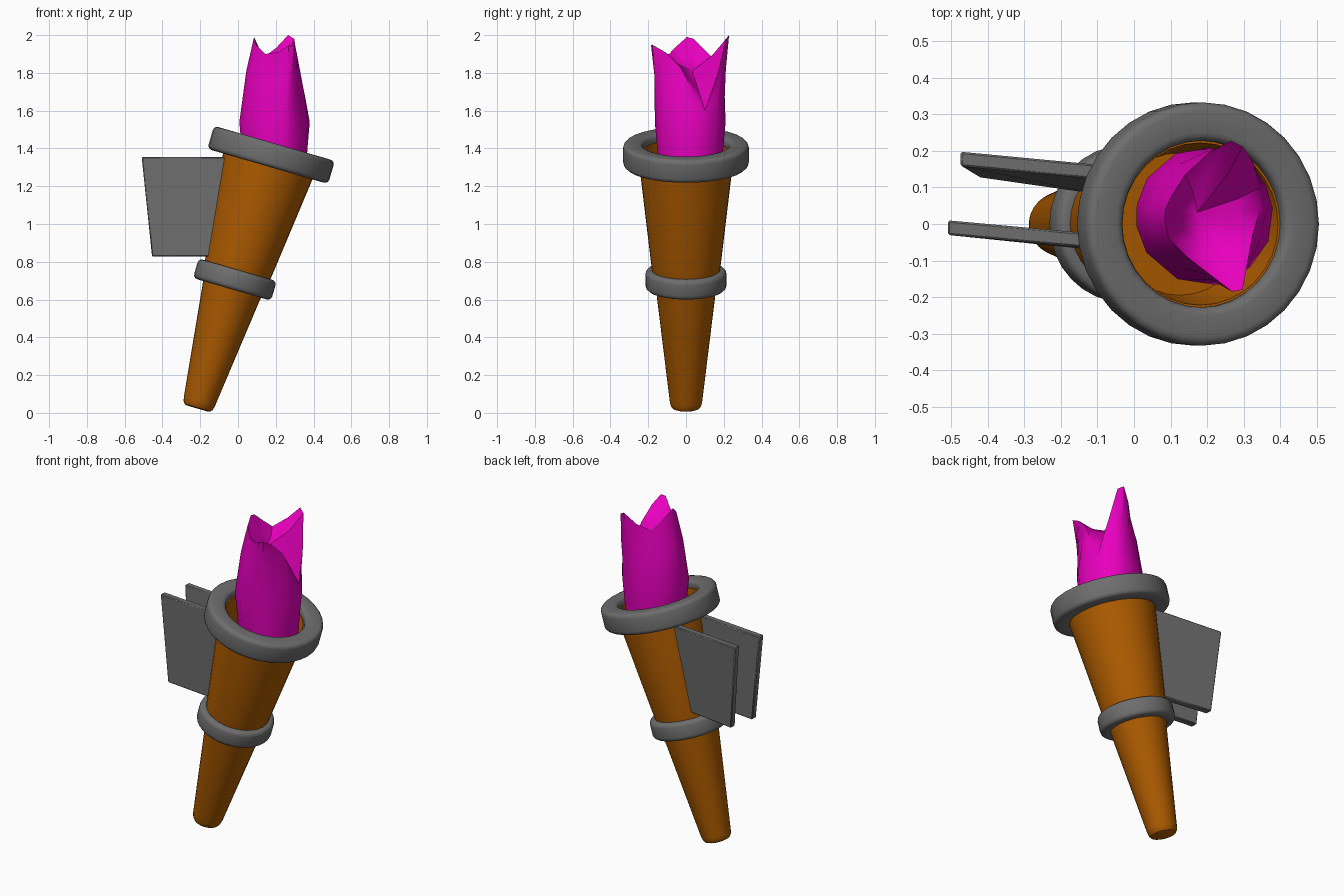
import bpy, bmesh, math
from mathutils import Matrix, Vector

if "Cube" in bpy.data.objects:
    bpy.data.objects.remove(bpy.data.objects["Cube"])

TILT = math.radians(16.2)
AXIS = Matrix.Translation((-0.215, 0, 0.023)) @ Matrix.Rotation(TILT, 4, 'Y')


def material(name, color):
    m = bpy.data.materials.new(name)
    m.diffuse_color = (*color, 1)
    m.use_nodes = True
    m.node_tree.nodes["Principled BSDF"].inputs["Base Color"].default_value = m.diffuse_color
    return m


wood = material("wood", (0.42, 0.105, 0.0))
fire = material("fire", (0.80, 0.0, 0.51))
metal = material("metal", (0.155, 0.155, 0.155))


def make(name, verts, faces, mat, angle=35):
    me = bpy.data.meshes.new(name)
    bm = bmesh.new()
    vs = [bm.verts.new(v) for v in verts]
    for f in faces:
        bm.faces.new([vs[i] for i in f])
    bmesh.ops.recalc_face_normals(bm, faces=bm.faces)
    bm.to_mesh(me)
    bm.free()
    ob = bpy.data.objects.new(name, me)
    bpy.context.collection.objects.link(ob)
    me.materials.append(mat)
    bpy.ops.object.select_all(action='DESELECT')
    bpy.context.view_layer.objects.active = ob
    ob.select_set(True)
    bpy.ops.object.shade_smooth_by_angle(angle=math.radians(angle))
    return ob


def strips(rows, n, closed=False):
    pairs = rows if closed else rows - 1
    return [(i * n + j, i * n + (j + 1) % n,
             (i + 1) % rows * n + (j + 1) % n, (i + 1) % rows * n + j)
            for i in range(pairs) for j in range(n)]


def lathe(name, profile, closed, mat, n=32):
    """Turn (radius, height) points about the tilted torch axis."""
    verts = [AXIS @ Vector((r * math.cos(math.tau * j / n),
                            r * math.sin(math.tau * j / n), s))
             for r, s in profile for j in range(n)]
    faces = strips(len(profile), n, closed)
    if not closed:
        last = (len(profile) - 1) * n
        faces += [tuple(range(n)), tuple(range(last, last + n))]
    return make(name, verts, faces, mat)


def collar(name, r0, r1, s0, s1, b):
    """Ring with rounded rectangular section."""
    prof = []
    for cr, cs, a0 in ((r1 - b, s1 - b, 0), (r0 + b, s1 - b, 90),
                       (r0 + b, s0 + b, 180), (r1 - b, s0 + b, 270)):
        for k in range(4):
            a = math.radians(a0 + 30 * k)
            prof.append((cr + b * math.cos(a), cs + b * math.sin(a)))
    return lathe(name, prof, True, metal)


# Tapered handle with a hollow cup at the top
lathe("handle", [(0.060, 0), (0.073, 0.005), (0.081, 0.018), (0.086, 0.04),
                 (0.157, 0.64), (0.180, 0.76), (0.187, 0.82), (0.246, 1.33),
                 (0.25, 1.42), (0.222, 1.42), (0.212, 1.33), (0.195, 1.22)],
      False, wood)

# Metal collars
collar("top_collar", 0.228, 0.333, 1.335, 1.462, 0.024)
collar("lower_collar", 0.14, 0.215, 0.657, 0.765, 0.024)


# Two wall bracket plates
def plate(name, corners, t=0.04):
    verts = [(x, y + d, z) for d in (-t / 2, t / 2) for x, y, z in corners]
    faces = strips(2, 4) + [(0, 1, 2, 3), (4, 5, 6, 7)]
    ob = make(name, verts, faces, metal)
    bev = ob.modifiers.new("bevel", 'BEVEL')
    bev.width = 0.005
    bev.segments = 1


plate("bracket_front", [(-0.51, -0.01, 1.355), (-0.05, -0.052, 1.355),
                        (-0.12, -0.05, 0.828), (-0.455, -0.015, 0.828)])
plate("bracket_back", [(-0.475, 0.178, 1.35), (-0.02, 0.135, 1.35),
                       (-0.09, 0.10, 0.83), (-0.425, 0.148, 0.83)])

# Flame: rim points (x, y, z) hold three tips with valleys between them
rim = [(0.345, 0.10, 1.60), (0.325, 0.17, 1.80), (0.298, 0.212, 1.98),
       (0.265, 0.228, 2.0), (0.205, 0.195, 1.935), (0.14, 0.135, 1.885),
       (0.105, 0.08, 1.94), (0.085, 0.04, 1.98), (0.085, 0.005, 1.99),
       (0.095, -0.04, 1.95), (0.145, -0.09, 1.90), (0.21, -0.14, 1.91),
       (0.268, -0.185, 1.945), (0.297, -0.18, 1.95), (0.31, -0.11, 1.91),
       (0.325, -0.03, 1.83), (0.345, 0.04, 1.70)]
n = len(rim)
cx, cy = 0.193, 0.022
levels = [(1.28, 0.168), (1.40, 0.176), (1.54, 0.188)]
verts = []
angles = [math.atan2(y - cy, x - cx) for x, y, z in rim]
for z, r in levels:
    verts += [(cx + r * math.cos(a), cy + r * math.sin(a), z) for a in angles]
for (x, y, z), a in zip(rim, angles):
    # shoulder bulging slightly outside the rim
    r = math.hypot(x - cx, y - cy) * 0.45 + 0.185 * 0.55
    verts.append((cx + r * math.cos(a), cy + r * math.sin(a),
                  1.54 + (z - 1.54) * 0.6))
verts += rim
for x, y, z in rim:
    # inner slopes fall toward the flame centre
    verts.append((cx + (x - cx) * 0.6, cy + (y - cy) * 0.6,
                  z * 0.5 + 1.80 * 0.5))
verts.append((cx - 0.02, cy + 0.01, 1.81))
c = len(verts) - 1
faces = strips(6, n) + [tuple(range(n))]
faces += [(5 * n + j, 5 * n + (j + 1) % n, c) for j in range(n)]
make("flame", verts, faces, fire, 40)
